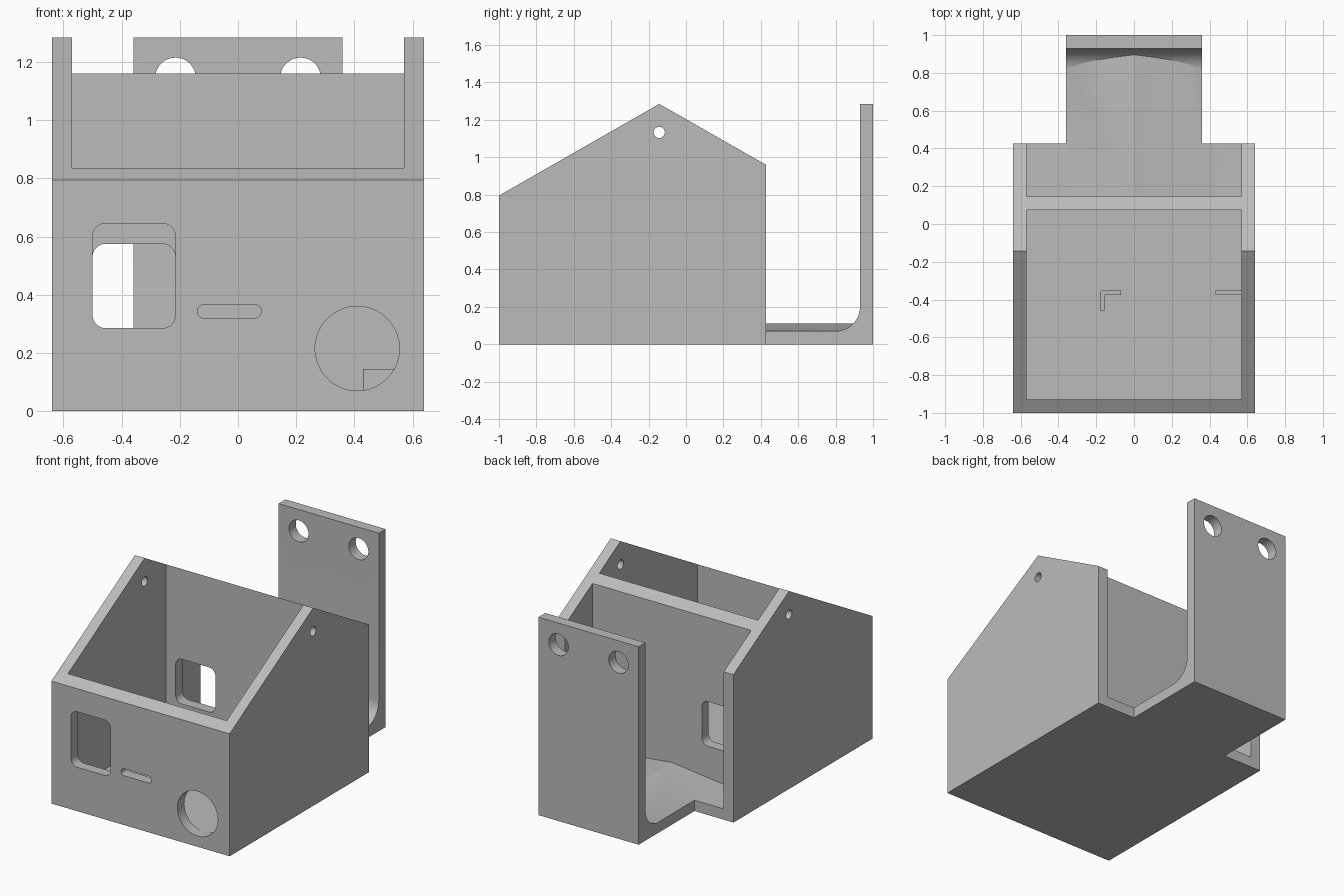
import bpy, bmesh, math

if "Cube" in bpy.data.objects:
    bpy.data.objects.remove(bpy.data.objects["Cube"], do_unlink=True)

grey = bpy.data.materials.new("plain grey")
grey.use_nodes = True
grey.diffuse_color = (0.5, 0.5, 0.5, 1)
grey.node_tree.nodes["Principled BSDF"].inputs["Base Color"].default_value = (0.5, 0.5, 0.5, 1)


def prism(name, pts, axis, a, b):
    """Extrude a closed 2D outline along one axis from a to b."""
    place = {"X": lambda p, t: (t, p[0], p[1]),
             "Y": lambda p, t: (p[0], t, p[1]),
             "Z": lambda p, t: (p[0], p[1], t)}[axis]
    bm = bmesh.new()
    ends = [[bm.verts.new(place(p, t)) for p in pts] for t in (a, b)]
    n = len(pts)
    bm.faces.new(ends[0])
    bm.faces.new(ends[1])
    for i in range(n):
        j = (i + 1) % n
        bm.faces.new((ends[0][i], ends[0][j], ends[1][j], ends[1][i]))
    bmesh.ops.recalc_face_normals(bm, faces=bm.faces)
    mesh = bpy.data.meshes.new(name)
    bm.to_mesh(mesh)
    bm.free()
    mesh.materials.append(grey)
    obj = bpy.data.objects.new(name, mesh)
    bpy.context.collection.objects.link(obj)
    return obj


def arc(cx, cy, r, start, end, n=8):
    return [(cx + r * math.cos(math.radians(start + (end - start) * i / n)),
             cy + r * math.sin(math.radians(start + (end - start) * i / n)))
            for i in range(n + 1)]


def circle(cx, cy, r, n=40):
    return arc(cx, cy, r, 0, 360, n)[:-1]


def rect(x0, x1, y0, y1):
    return [(x0, y0), (x1, y0), (x1, y1), (x0, y1)]


def round_rect(x0, x1, y0, y1, r):
    return (arc(x1 - r, y1 - r, r, 0, 90) + arc(x0 + r, y1 - r, r, 90, 180)
            + arc(x0 + r, y0 + r, r, 180, 270) + arc(x1 - r, y0 + r, r, 270, 360))


def combine(target, tool, operation):
    mod = target.modifiers.new(operation, "BOOLEAN")
    mod.operation = operation
    mod.solver = "EXACT"
    mod.object = tool
    bpy.context.view_layer.objects.active = target
    bpy.ops.object.modifier_apply(modifier=mod.name)
    bpy.data.objects.remove(tool, do_unlink=True)


W, IN, T = 0.64, 0.57, 0.07          # half width, inner half width, wall
BACK, RIDGE = 0.427, -0.143

# Gabled housing with a front bay and an open rear bay
gable = [(-1, 0), (BACK, 0), (BACK, 0.96), (RIDGE, 1.285), (-1, 0.795)]
housing = prism("housing", gable, "X", -W, W)
combine(housing, prism("front_bay", rect(-IN, IN, -0.93, 0.075), "Z", T, 2), "DIFFERENCE")
combine(housing, prism("rear_bay", rect(-IN, IN, 0.145, 0.6), "Z", T, 2), "DIFFERENCE")

# Openings in the front wall, divider and gable walls
window = (-0.5, -0.215, 0.285)
combine(housing, prism("front_window", round_rect(*window, 0.645, 0.045), "Y", -1.1, -0.8), "DIFFERENCE")
combine(housing, prism("divider_window", round_rect(*window, 0.575, 0.045), "Y", 0, 0.25), "DIFFERENCE")
combine(housing, prism("slot", round_rect(-0.14, 0.08, 0.32, 0.365, 0.022), "Y", -1.1, -0.8), "DIFFERENCE")
combine(housing, prism("round_port", circle(0.41, 0.215, 0.145, 64), "Y", -1.1, -0.8), "DIFFERENCE")
combine(housing, prism("axle_holes", circle(RIDGE, 1.133, 0.03, 24), "X", -1, 1), "DIFFERENCE")

# Rear shelf turning up into a mounting plate with a rounded inner corner
fillet = arc(0.80, T + 0.13, 0.13, -90, 0, 16)
bracket_outline = [(0.3, 0), (1, 0), (1, 1.285), (0.93, 1.285)] + fillet[::-1] + [(0.3, T)]
bracket = prism("mounting_bracket", bracket_outline, "X", -0.36, 0.36)
for side in (-1, 1):
    combine(bracket, prism("screw_hole", circle(side * 0.215, 1.145, 0.07), "Y", 0.85, 1.1), "DIFFERENCE")
combine(housing, bracket, "UNION")

# Shallow raised crown along the rear floor
crown = prism("floor_crown", [(-0.36, T), (0, 0.03), (0.36, T), (0, 0.112)], "Y", 0.11, 0.96)
combine(housing, crown, "UNION")

# Low board-locating rails on the front floor
corner = [(-0.18, -0.46), (-0.155, -0.46), (-0.155, -0.375), (-0.07, -0.375),
          (-0.07, -0.35), (-0.17, -0.35), (-0.18, -0.36)]
parts = [housing,
         prism("corner_rail", corner, "Z", 0.05, 0.145),
         prism("side_rail", round_rect(0.43, 0.6, -0.375, -0.35, 0.008), "Z", 0.05, 0.145)]

for obj in parts:
    bpy.ops.object.select_all(action="DESELECT")
    obj.select_set(True)
    bpy.context.view_layer.objects.active = obj
    bpy.ops.object.shade_smooth_by_angle(angle=math.radians(12))
